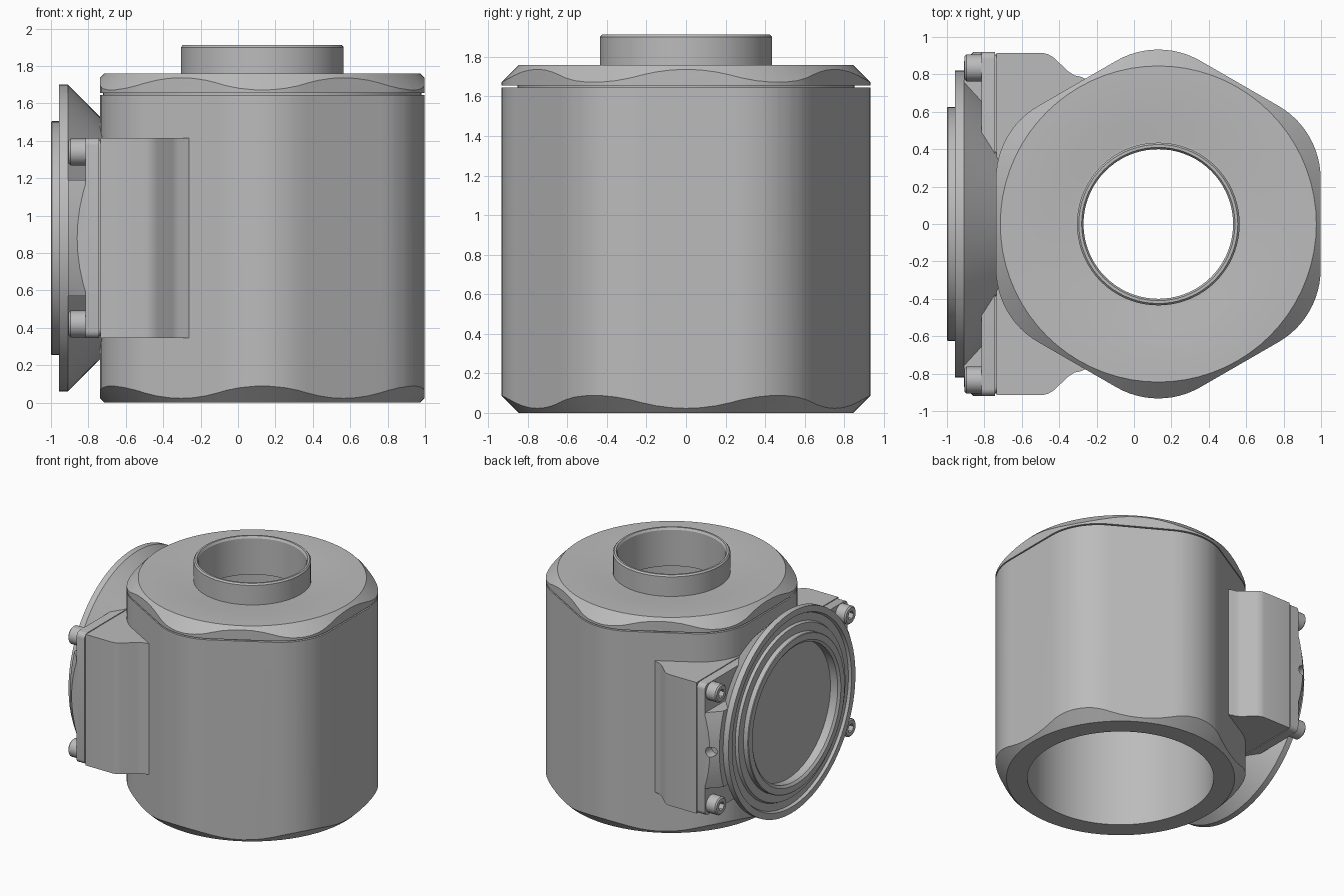
import bpy, bmesh, math
from mathutils import Matrix, Vector

default = bpy.data.objects.get("Cube")
if default:
    bpy.data.objects.remove(default, do_unlink=True)

CX = 0.13        # body axis in x
PORT_Z = 0.88    # port axis height

grey = bpy.data.materials.new("cast grey")
grey.use_nodes = True
grey.diffuse_color = (0.5, 0.5, 0.5, 1)
grey.node_tree.nodes["Principled BSDF"].inputs["Base Color"].default_value = (0.5, 0.5, 0.5, 1)


def make(name, bm):
    bmesh.ops.remove_doubles(bm, verts=bm.verts, dist=1e-5)
    bmesh.ops.recalc_face_normals(bm, faces=bm.faces)
    mesh = bpy.data.meshes.new(name)
    bm.to_mesh(mesh)
    bm.free()
    mesh.materials.append(grey)
    ob = bpy.data.objects.new(name, mesh)
    bpy.context.collection.objects.link(ob)
    return ob


def lathe(name, profile, origin, axis="Z", steps=72):
    """Turn a closed (radius, height) profile about an axis through origin."""
    bm = bmesh.new()
    rings = []
    for i in range(steps):
        a = math.tau * i / steps
        ring = []
        for r, h in profile:
            u, v = r * math.cos(a), r * math.sin(a)
            p = {"Z": (u, v, h), "X": (h, u, v), "Y": (u, h, v)}[axis]
            ring.append(bm.verts.new(Vector(p) + Vector(origin)))
        rings.append(ring)
    n = len(profile)
    for i in range(steps):
        a, b = rings[i], rings[(i + 1) % steps]
        for j in range(n):
            k = (j + 1) % n
            if profile[j][0] or profile[k][0]:
                bm.faces.new((a[j], a[k], b[k], b[j]))
    return make(name, bm)


def rod(name, radius, start, end, origin, axis, steps=32):
    return lathe(name, [(0, start), (radius, start), (radius, end), (0, end)], origin, axis, steps)


def prism(name, outline, low, high):
    bm = bmesh.new()
    face = bm.faces.new([bm.verts.new((x, y, low)) for x, y in outline])
    new = bmesh.ops.extrude_face_region(bm, geom=[face])["geom"]
    bmesh.ops.translate(bm, vec=(0, 0, high - low),
                        verts=[v for v in new if isinstance(v, bmesh.types.BMVert)])
    return make(name, bm)


def box(name, x, y, z, round_corners=0):
    bm = bmesh.new()
    size = [b - a for a, b in (x, y, z)]
    mid = [(a + b) / 2 for a, b in (x, y, z)]
    bmesh.ops.create_cube(bm, size=1, matrix=Matrix.Translation(mid) @ Matrix.Diagonal((*size, 1)))
    if round_corners:
        along = [e for e in bm.edges if abs(e.verts[0].co.x - e.verts[1].co.x) > 1e-4]
        bmesh.ops.bevel(bm, geom=along, offset=round_corners, segments=5, profile=0.5, affect="EDGES")
    return make(name, bm)


def combine(ob, cutter, operation):
    """Boolean, baked into the mesh; the cutter is removed."""
    mod = ob.modifiers.new("bool", "BOOLEAN")
    mod.operation, mod.object, mod.solver = operation, cutter, "EXACT"
    bpy.context.view_layer.update()
    mesh = bpy.data.meshes.new_from_object(ob.evaluated_get(bpy.context.evaluated_depsgraph_get()))
    ob.modifiers.clear()
    ob.data = mesh
    bpy.data.objects.remove(cutter, do_unlink=True)
    return ob


def hexagon(apothem, corner, steps=12):
    """Rounded hexagon with points towards +y and -y."""
    pts = []
    reach = (apothem - corner) / math.cos(math.pi / 6)
    for k in range(6):
        mid = math.radians(30 + 60 * k)
        for i in range(steps + 1):
            a = mid + math.radians(60 * i / steps - 30)
            pts.append((CX + reach * math.cos(mid) + corner * math.cos(a),
                        reach * math.sin(mid) + corner * math.sin(a)))
    return pts


# Main housing: rounded hexagon tube with a turned chamfer at the foot
axis = (CX, 0, 0)
body = prism("housing", hexagon(0.868, 0.45), -0.1, 2.2)
combine(body, lathe("turning", [(0.69, 0), (0.845, 0), (0.98, 0.135), (0.98, 1.645), (0.69, 1.645)],
                    axis), "INTERSECT")

# Cap with top chamfer, shallow dish and neck; its spigot fills the seam
cap = prism("top_cap", hexagon(0.868, 0.45), 1.655, 2.2)
combine(cap, lathe("turning", [
    (0.4, 1.6), (0.98, 1.6), (0.98, 1.625), (0.845, 1.76), (0.58, 1.76), (0.45, 1.74), (0.435, 1.74),
    (0.435, 1.9), (0.425, 1.912), (0.41, 1.912), (0.4, 1.895)], axis), "INTERSECT")
lathe("cap_spigot", [(0.4, 1.6), (0.852, 1.6), (0.852, 1.66), (0.4, 1.66)], axis)

# Port shoulders that blend the flange into the housing
for side, label in ((1, "back"), (-1, "front")):
    shoulder = [(-0.735, 0.25), (-0.735, 0.915), (-0.49, 0.915), (-0.46, 0.908), (-0.43, 0.89),
                (-0.35, 0.815), (-0.32, 0.795), (-0.28, 0.786), (-0.25, 0.77)]
    prism(label + "_shoulder", [(x, side * y) for x, y in shoulder], 0.345, 1.415)

# Flange plate, with a recessed gasket behind it
box("flange_gasket", (-0.75, -0.725), (-0.905, 0.905), (0.357, 1.403), 0.04)
box("flange_plate", (-0.815, -0.742), (-0.92, 0.92), (0.345, 1.415), 0.04)

# Raised middle of the flange, turned to a cone, with a notch on the back edge
raised = box("flange_web", (-0.91, -0.8), (-0.92, 0.92), (0.57, 1.19))
combine(raised, lathe("cone", [(0, -0.92), (0.86, -0.92), (1.0, -0.78), (0, -0.78)],
                      (0, 0, PORT_Z), "X"), "INTERSECT")
combine(raised, rod("notch", 0.04, 0.84, 1.0, (-0.86, 0, PORT_Z), "Y"), "DIFFERENCE")

# Round port: flared cone, rim with a groove, raised lip and closed floor
lathe("port", [
    (0, -0.7), (0.61, -0.7), (0.82, -0.91), (0.82, -0.957), (0.77, -0.957), (0.76, -0.935),
    (0.70, -0.935), (0.69, -0.957), (0.625, -0.957), (0.625, -0.995), (0.62, -1.0),
    (0.57, -1.0), (0.55, -0.985), (0.55, -0.92), (0, -0.92)], (0, 0, PORT_Z), "X", 96)

# Socket-head bolts in the four corners
for y in (-0.835, 0.835):
    for z in (0.42, 1.34):
        bolt = lathe("bolt", [(0, -0.8), (0.072, -0.8), (0.072, -0.895), (0.062, -0.905), (0, -0.905)],
                     (0, y, z), "X", 32)
        combine(bolt, rod("socket", 0.036, -0.95, -0.86, (0, y, z), "X", 6), "DIFFERENCE")

# Smooth curved faces, keep machined edges sharp
bpy.ops.object.select_all(action="DESELECT")
for ob in bpy.context.collection.objects:
    if ob.type == "MESH" and grey.name in ob.data.materials:
        ob.select_set(True)
        bpy.context.view_layer.objects.active = ob
bpy.ops.object.shade_smooth_by_angle(angle=math.radians(25))
